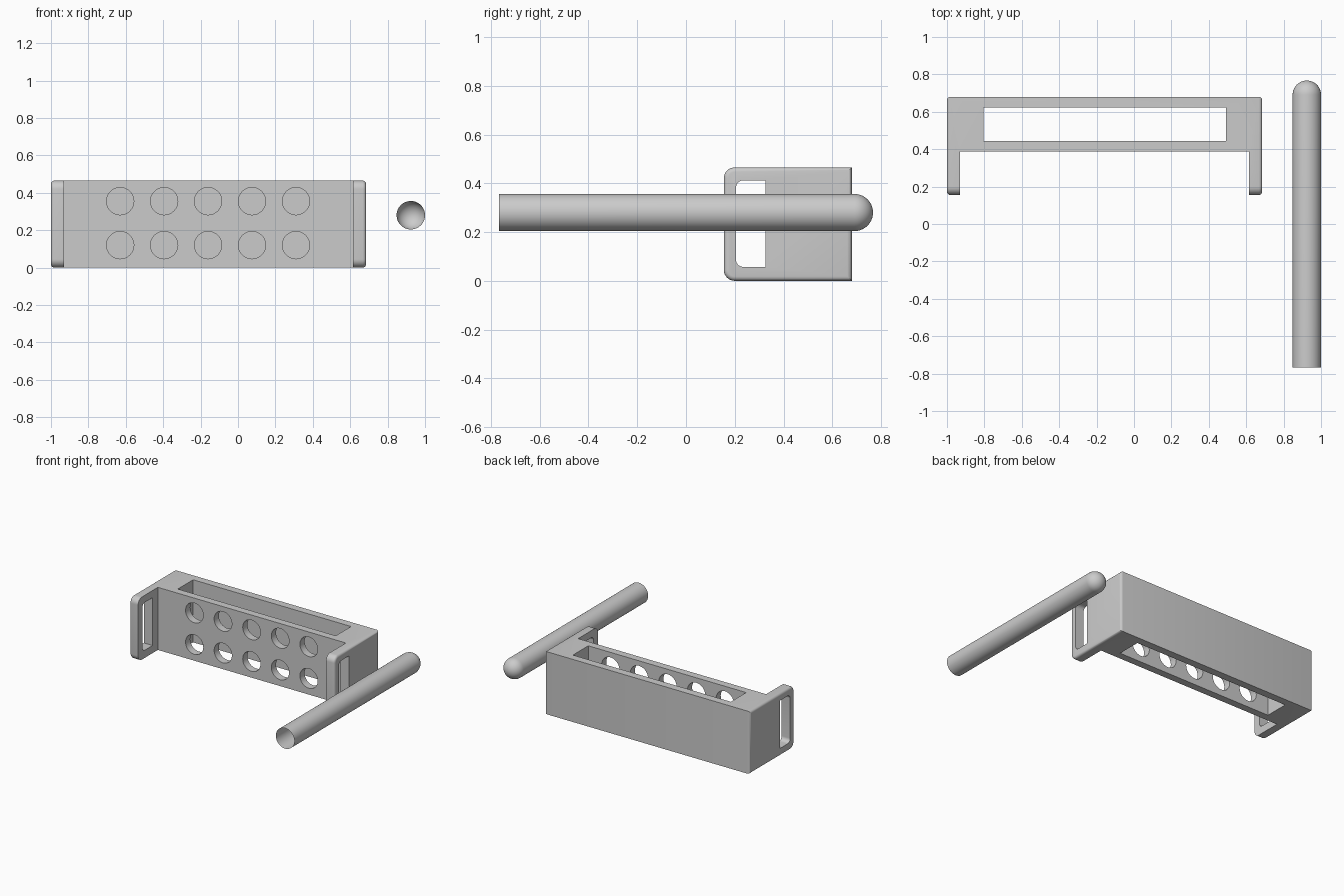
import bpy, bmesh, math
from mathutils import Matrix

if "Cube" in bpy.data.objects:
    bpy.data.objects.remove(bpy.data.objects["Cube"])

X0, X1 = -1.0, 0.685
Y0, YF, Y1 = 0.155, 0.388, 0.68
H = 0.465


def make_object(name, bm):
    bmesh.ops.recalc_face_normals(bm, faces=bm.faces)
    mesh = bpy.data.meshes.new(name)
    bm.to_mesh(mesh)
    bm.free()
    ob = bpy.data.objects.new(name, mesh)
    bpy.context.collection.objects.link(ob)
    return ob


def front_round_profile(y0, y1, z0, z1, r, n=8):
    """Rectangle in YZ with both front corners rounded."""
    pts = [(y1, z0), (y1, z1)]
    for cz, start in ((z1 - r, 90), (z0 + r, 180)):
        for i in range(n + 1):
            a = math.radians(start + 90 * i / n)
            pts.append((y0 + r + r * math.cos(a), cz + r * math.sin(a)))
    return pts


def extrude_x(name, pts, x0, x1, bevel=0):
    bm = bmesh.new()
    face = bm.faces.new([bm.verts.new((x0, y, z)) for y, z in pts])
    res = bmesh.ops.extrude_face_region(bm, geom=[face])
    for v in res["geom"]:
        if isinstance(v, bmesh.types.BMVert):
            v.co.x = x1
    if bevel:
        rim = [e for e in bm.edges if abs(e.verts[0].co.x - e.verts[1].co.x) < 1e-6]
        bmesh.ops.bevel(bm, geom=rim, offset=bevel, segments=4, profile=0.5, affect='EDGES')
    return make_object(name, bm)


def box(name, x0, x1, y0, y1, z0, z1):
    return extrude_x(name, [(y0, z0), (y1, z0), (y1, z1), (y0, z1)], x0, x1)


def cut(target, cutter):
    cutter.hide_render = True
    mod = target.modifiers.new("cut", 'BOOLEAN')
    mod.operation, mod.solver, mod.object = 'DIFFERENCE', 'EXACT', cutter
    bpy.context.view_layer.objects.active = target
    bpy.ops.object.modifier_apply(modifier=mod.name)
    bpy.data.objects.remove(cutter)


def smooth(ob):
    bpy.ops.object.select_all(action='DESELECT')
    ob.select_set(True)
    bpy.context.view_layer.objects.active = ob
    bpy.ops.object.shade_smooth_by_angle(angle=math.radians(35))


# Rack: one rounded block, carved into body and two side handles
rack = extrude_x("rack_with_handles", front_round_profile(Y0, Y1, 0, H, 0.045), X0, X1, 0.018)
cut(rack, box("gap_cutter", -0.93, 0.615, 0, YF, -0.1, 0.6))

# Window through both handles
cut(rack, extrude_x("window_cutter", front_round_profile(0.205, 0.325, 0.057, 0.412, 0.03), -1.2, 0.8))

# Long slot from top to bottom
cut(rack, box("slot_cutter", -0.805, 0.493, 0.443, 0.623, -0.1, 0.6))

# Ten round holes in the front wall
bm = bmesh.new()
for i in range(5):
    for z in (0.12, 0.355):
        m = Matrix.Translation((-0.63 + 0.235 * i, 0.42, z)) @ Matrix.Rotation(math.pi / 2, 4, 'X')
        bmesh.ops.create_cone(bm, cap_ends=True, segments=40, radius1=0.073,
                              radius2=0.073, depth=0.2, matrix=m)
cut(rack, make_object("hole_cutter", bm))
smooth(rack)

# Tube: thin shell, open at the front, domed at the back
R, XC, ZC = 0.076, 0.924, 0.28
bm = bmesh.new()
prof = [(R, -0.767)] + [(R * math.cos(a), 0.691 + R * math.sin(a))
                        for a in (math.pi / 2 * i / 10 for i in range(11))]
vs = [bm.verts.new((XC + r, y, ZC)) for r, y in prof]
es = [bm.edges.new(p) for p in zip(vs, vs[1:])]
bmesh.ops.spin(bm, geom=vs + es, cent=(XC, 0, ZC), axis=(0, 1, 0),
               angle=2 * math.pi, steps=48)
bmesh.ops.remove_doubles(bm, verts=bm.verts, dist=1e-5)
tube = make_object("test_tube", bm)
smooth(tube)
